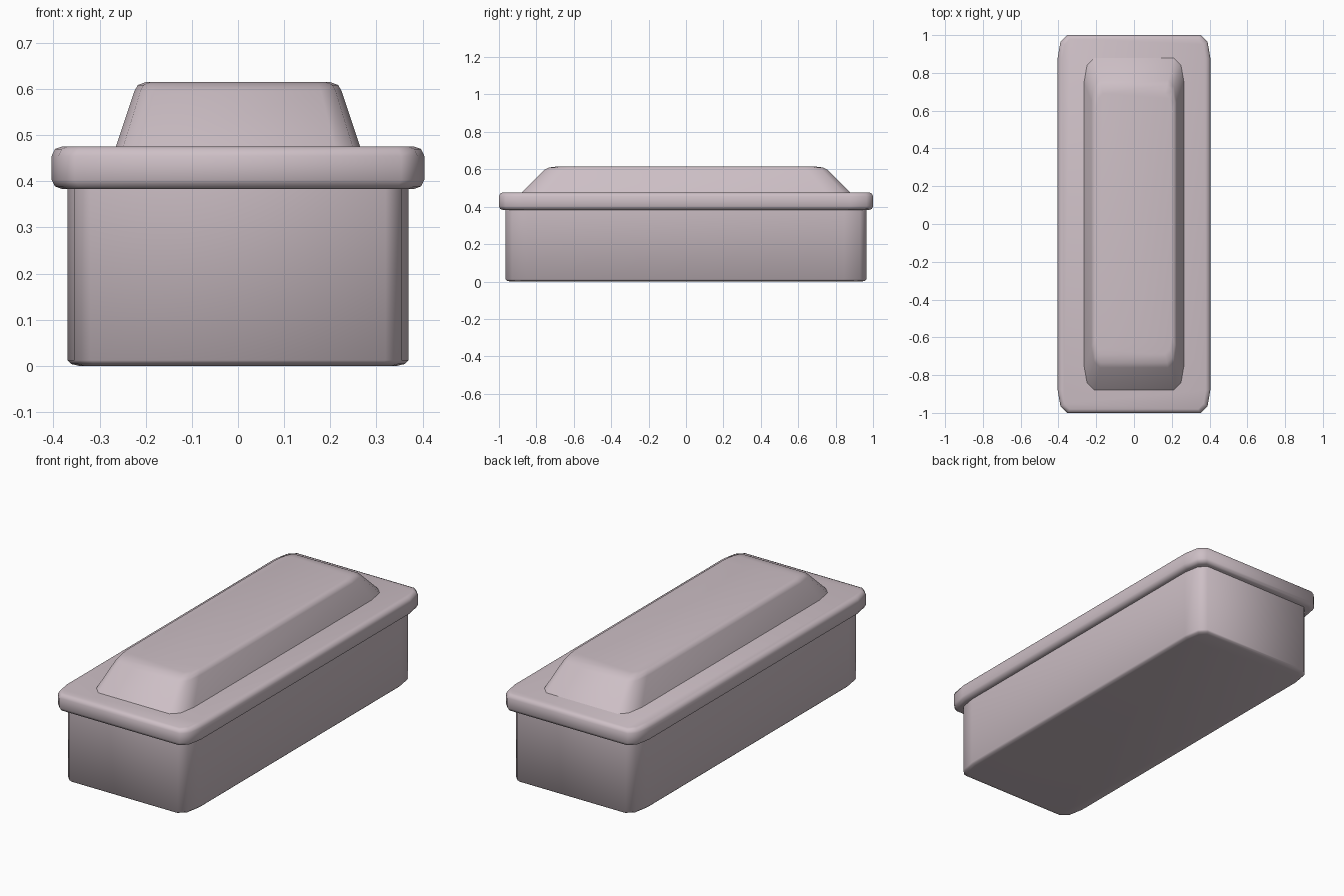
import bpy, bmesh, math

cube = bpy.data.objects.get("Cube")
if cube:
    bpy.data.objects.remove(cube, do_unlink=True)

mat = bpy.data.materials.new("pale_mauve")
mat.use_nodes = True
colour = (0.61, 0.52, 0.56, 1)
mat.diffuse_color = colour
mat.node_tree.nodes["Principled BSDF"].inputs["Base Color"].default_value = colour


def outline(hx, hy, rx, ry, steps=2):
    """Rectangle outline with elliptical corners, counter-clockwise."""
    pts = []
    for q, (sx, sy) in enumerate([(1, 1), (-1, 1), (-1, -1), (1, -1)]):
        for i in range(steps + 1):
            a = math.pi / 2 * (q + i / steps)
            pts.append((sx * (hx - rx) + rx * math.cos(a),
                        sy * (hy - ry) + ry * math.sin(a)))
    return pts


def loft(name, rings, bottom=True, top=True, angle=50):
    """Skin a stack of (half x, half y, corner x, corner y, z) outlines."""
    bm = bmesh.new()
    loops = [[bm.verts.new((x, y, r[4])) for x, y in outline(*r[:4])] for r in rings]
    n = len(loops[0])
    for low, high in zip(loops, loops[1:]):
        for i in range(n):
            j = (i + 1) % n
            bm.faces.new((low[i], low[j], high[j], high[i]))
    if bottom:
        bm.faces.new(loops[0][::-1])
    if top:
        bm.faces.new(loops[-1])
    mesh = bpy.data.meshes.new(name)
    bm.to_mesh(mesh)
    bm.free()
    mesh.materials.append(mat)
    obj = bpy.data.objects.new(name, mesh)
    bpy.context.collection.objects.link(obj)
    bpy.ops.object.select_all(action="DESELECT")
    obj.select_set(True)
    bpy.context.view_layer.objects.active = obj
    bpy.ops.object.shade_smooth_by_angle(angle=math.radians(angle))
    return obj


# Box body, softened along its bottom edge
loft("box_body", [
    (0.345, 0.94, 0.04, 0.10, 0.0),
    (0.362, 0.958, 0.05, 0.115, 0.004),
    (0.37, 0.965, 0.05, 0.12, 0.012),
    (0.37, 0.965, 0.05, 0.12, 0.39),
], top=False)

# Overhanging rim with rounded edges
loft("lid_rim", [
    (0.38, 0.98, 0.04, 0.10, 0.383),
    (0.397, 0.994, 0.05, 0.115, 0.389),
    (0.404, 1.0, 0.05, 0.12, 0.403),
    (0.404, 1.0, 0.05, 0.12, 0.455),
    (0.397, 0.994, 0.05, 0.115, 0.470),
    (0.38, 0.98, 0.04, 0.10, 0.476),
])

# Raised lid with sloping sides
loft("lid_raised_top", [
    (0.265, 0.88, 0.055, 0.13, 0.475),
    (0.225, 0.76, 0.045, 0.11, 0.595),
    (0.217, 0.735, 0.042, 0.10, 0.609),
    (0.20, 0.69, 0.035, 0.09, 0.615),
], bottom=False)
